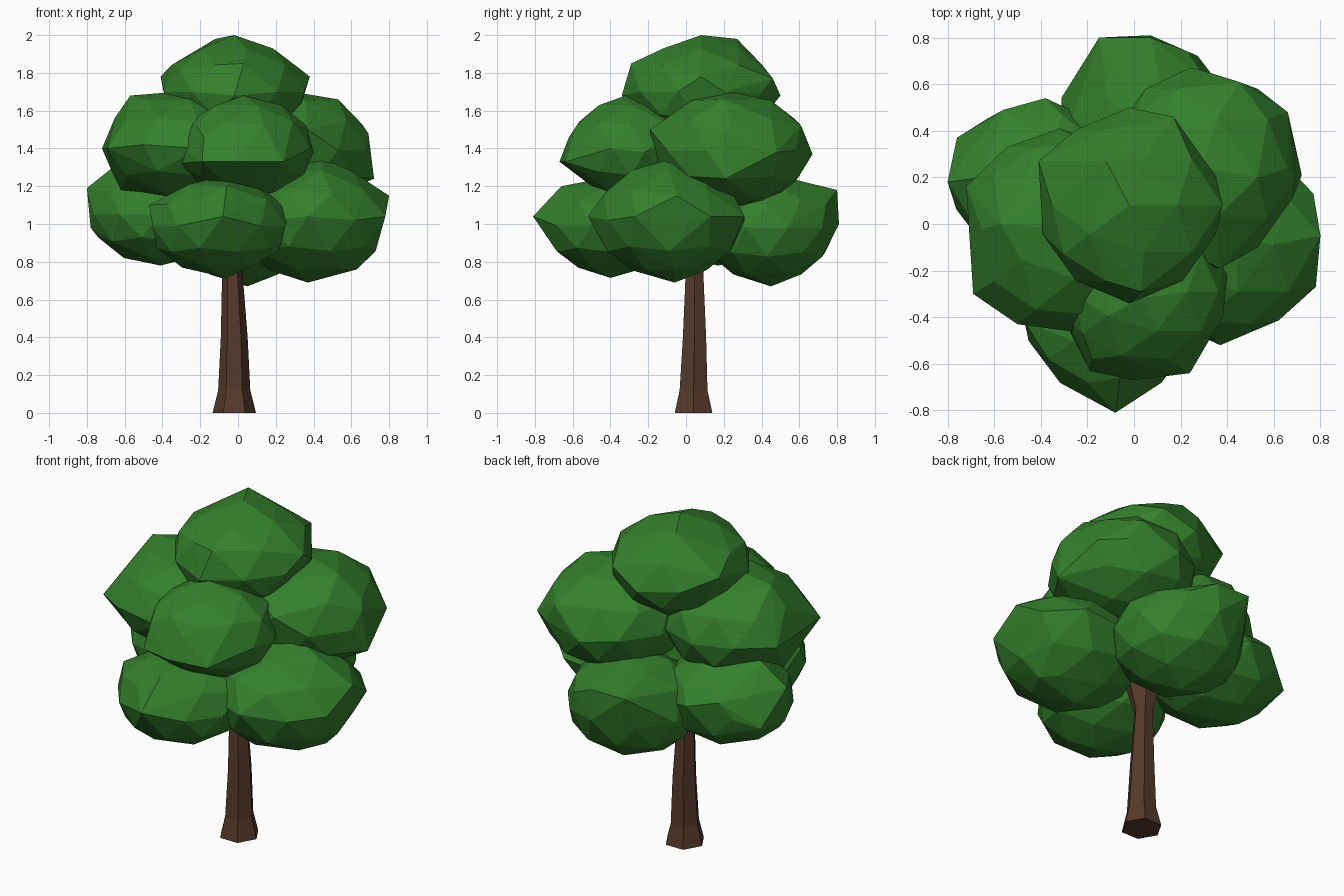
import bpy
import bmesh
import math
from mathutils import Vector

cube = bpy.data.objects.get("Cube")
if cube:
    bpy.data.objects.remove(cube, do_unlink=True)


def make_material(name, rgb):
    mat = bpy.data.materials.new(name)
    mat.use_nodes = True
    color = (*rgb, 1.0)
    mat.diffuse_color = color
    bsdf = mat.node_tree.nodes["Principled BSDF"]
    bsdf.inputs["Base Color"].default_value = color
    bsdf.inputs["Roughness"].default_value = 0.9
    return mat


leaf_green = make_material("leaf_green", (0.034, 0.215, 0.025))
bark_brown = make_material("bark_brown", (0.092, 0.041, 0.023))


def add_object(name, bm, mat):
    bmesh.ops.recalc_face_normals(bm, faces=bm.faces)
    mesh = bpy.data.meshes.new(name)
    bm.to_mesh(mesh)
    bm.free()
    mesh.materials.append(mat)
    obj = bpy.data.objects.new(name, mesh)
    bpy.context.collection.objects.link(obj)
    return obj


def leaf_clump(name, center, radii, corners):
    """Low-poly ellipsoid of leaves, drawn out to a few faceted corners."""
    bm = bmesh.new()
    bmesh.ops.create_icosphere(bm, subdivisions=2, radius=1.0)
    for v in bm.verts:
        v.co = Vector(c + r * k for c, r, k in zip(center, radii, v.co))
    bmesh.ops.delete(bm, geom=bm.edges[:], context='EDGES_FACES')
    points = [v.co.copy() for v in bm.verts] or []
    bm.free()

    bm = bmesh.new()
    for p in points + [Vector(c) for c in corners]:
        bm.verts.new(p)
    bmesh.ops.convex_hull(bm, input=bm.verts[:])
    loose = [v for v in bm.verts if not v.link_faces]
    bmesh.ops.delete(bm, geom=loose, context='VERTS')
    return add_object(name, bm, leaf_green)


def trunk(name, rings, sides=6):
    """Six-sided trunk lofted through rings of (x, y, z, radius)."""
    bm = bmesh.new()
    loops = []
    for x, y, z, r in rings:
        angles = [math.tau * i / sides for i in range(sides)]
        loops.append([bm.verts.new((x + r * math.cos(a), y + r * math.sin(a), z))
                      for a in angles])
    for low, high in zip(loops, loops[1:]):
        for i in range(sides):
            j = (i + 1) % sides
            bm.faces.new((low[i], low[j], high[j], high[i]))
    bm.faces.new(loops[0][::-1])
    bm.faces.new(loops[-1])
    return add_object(name, bm, bark_brown)


# Trunk with a flared foot and a small flare under the leaves
trunk("trunk", [
    (-0.02, 0.04, 0.0, 0.115),
    (-0.02, 0.04, 0.12, 0.085),
    (-0.02, 0.045, 0.4, 0.071),
    (-0.03, 0.045, 0.74, 0.054),
    (-0.03, 0.045, 0.9, 0.10),
])

# Lower ring of leaf clumps
leaf_clump("lower_front_leaves", (-0.10, -0.39, 0.99), (0.37, 0.36, 0.26), [
    (-0.08, -0.81, 1.04), (-0.06, -0.66, 1.20), (-0.47, -0.42, 1.10),
    (-0.06, -0.40, 0.715), (0.27, -0.36, 1.08), (-0.05, -0.40, 1.25)])
leaf_clump("lower_left_leaves", (0.38, -0.09, 1.02), (0.41, 0.40, 0.31), [
    (0.78, -0.27, 1.04), (0.80, -0.05, 1.15), (0.77, 0.13, 1.04),
    (0.37, -0.52, 1.04), (0.37, -0.06, 0.69), (0.63, -0.06, 0.76),
    (0.44, -0.06, 1.35), (0.60, 0.31, 1.04)])
leaf_clump("lower_back_leaves", (0.05, 0.43, 0.98), (0.38, 0.36, 0.29), [
    (-0.15, 0.80, 1.18), (0.07, 0.81, 1.00), (0.07, 0.80, 1.18),
    (0.05, 0.45, 0.67), (0.23, 0.74, 1.10)])
leaf_clump("lower_right_leaves", (-0.41, 0.17, 1.05), (0.37, 0.35, 0.27), [
    (-0.80, 0.18, 1.19), (-0.76, 0.37, 1.00), (-0.38, 0.54, 1.10),
    (-0.56, 0.49, 1.15), (-0.65, 0.20, 1.31), (-0.78, 0.17, 0.98)])

# Middle ring of leaf clumps
leaf_clump("middle_front_leaves", (0.04, -0.29, 1.40), (0.36, 0.34, 0.27), [
    (-0.19, -0.63, 1.33), (0.24, -0.64, 1.33), (0.00, -0.67, 1.33),
    (0.07, -0.62, 1.46), (-0.18, -0.58, 1.46), (0.03, -0.32, 1.68),
    (-0.33, -0.35, 1.32), (0.40, -0.22, 1.38)])
leaf_clump("middle_left_leaves", (0.29, 0.24, 1.39), (0.41, 0.42, 0.31), [
    (0.24, 0.67, 1.37), (0.45, 0.61, 1.52), (0.66, 0.48, 1.38),
    (0.72, 0.21, 1.24), (0.69, 0.20, 1.48), (0.53, 0.20, 1.66),
    (0.37, -0.19, 1.50)])
leaf_clump("middle_right_leaves", (-0.32, -0.02, 1.41), (0.39, 0.43, 0.29), [
    (-0.72, 0.16, 1.40), (-0.69, -0.30, 1.40), (-0.57, 0.00, 1.68),
    (-0.20, 0.00, 1.71), (-0.50, -0.43, 1.42), (-0.20, -0.47, 1.40),
    (-0.62, -0.05, 1.18)])

# Crown
leaf_clump("top_leaves", (-0.02, 0.08, 1.70), (0.39, 0.40, 0.27), [
    (-0.41, 0.27, 1.78), (0.17, 0.46, 1.77), (-0.02, 0.50, 1.68),
    (0.38, 0.08, 1.78), (-0.02, 0.08, 2.00), (-0.12, 0.27, 1.98),
    (0.03, -0.29, 1.85), (-0.02, -0.34, 1.68)])
